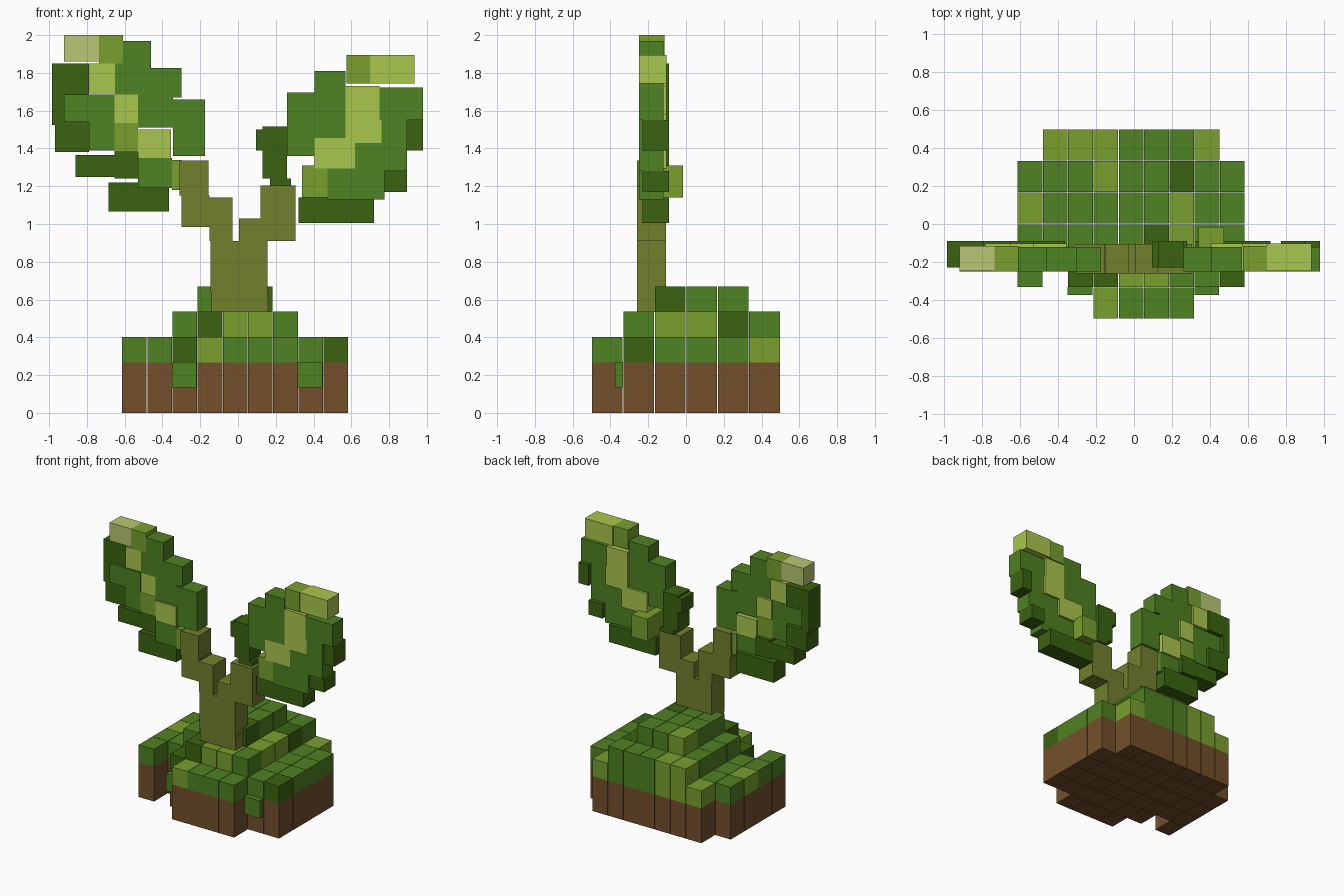
import bpy, bmesh
from mathutils import Vector


def mat(name, r, g, b):
    m = bpy.data.materials.new(name)
    lin = [((c / 255 + 0.055) / 1.055) ** 2.4 for c in (r, g, b)]
    m.diffuse_color = (*lin, 1)
    return m


MATS = {
    "G": mat("grass green", 79, 130, 34),
    "D": mat("dark green", 58, 100, 16),
    "L": mat("light green", 120, 160, 45),
    "Y": mat("lime", 170, 198, 78),
    "P": mat("pale lime", 185, 199, 114),
    "O": mat("olive bark", 115, 128, 45),
    "B": mat("soil brown", 115, 80, 43),
}


def build(name, boxes):
    """One object from boxes given as (low corner, high corner, colour key)."""
    keys = sorted({b[2] for b in boxes})
    bm = bmesh.new()
    for lo, hi, key in boxes:
        lo, hi = Vector(lo), Vector(hi)
        verts = bmesh.ops.create_cube(bm, size=1)["verts"]
        for v in verts:
            v.co = (lo + hi) / 2 + v.co * (hi - lo)
        for f in {f for v in verts for f in v.link_faces}:
            f.material_index = keys.index(key)
    me = bpy.data.meshes.new(name)
    bm.to_mesh(me)
    bm.free()
    for k in keys:
        me.materials.append(MATS[k])
    ob = bpy.data.objects.new(name, me)
    bpy.context.collection.objects.link(ob)


# Stepped ground: rows run from back to front, letters are colours
X0, DX, DY, DZ, GAP = -0.615, 0.1333, 0.1667, 0.134, 0.0015


def layer(rows, level, colour=None):
    out = []
    for j, row in enumerate(rows):
        for i, c in enumerate(row):
            if c != ".":
                x, y, z = X0 + i * DX, 0.5 - (j + 1) * DY, level * DZ
                out.append(((x + GAP, y + GAP, z),
                            (x + DX - GAP, y + DY - GAP, z + DZ), colour or c))
    return out


lawn = [".LLLGGGL.", "GGGLGGGGG", "LGGGGGGGG",
        "GGGGGGGGG", "G.DGGGGGD", "...LGGG.."]
step = ["..LLGGG..", "..GGGGD..", "..GGGGL..", "..GGGGL..", "...DLLG.."]
mound = [".........", "...LGG...", "...GGG...", "...GGD..."]
build("soil", layer(lawn, 0, "B") + layer(lawn, 1, "B"))
build("lawn", layer(lawn, 2))
build("grass_step", layer(step, 3))
build("grass_mound", layer(mound, 4))
build("grass_tufts", [((x, -0.375, 0.135), (x + 0.13, -0.333, 0.27), "G")
                      for x in (-0.35, 0.318)])

# Depth of each block follows its colour, so veins and edges stand proud
DEPTH = {"O": (-0.26, -0.105), "G": (-0.25, -0.12), "D": (-0.23, -0.09),
         "L": (-0.25, -0.115), "Y": (-0.248, -0.103), "P": (-0.248, -0.115)}


def slabs(groups):
    return [((x0, DEPTH[k][0], z0), (x1, DEPTH[k][1], z1), k)
            for k, items in groups.items() for x0, x1, z0, z1 in items]


# Forked trunk
build("trunk", slabs({"O": [
    (-0.14, 0.16, 0.535, 0.64), (-0.145, 0.003, 0.635, 0.785),
    (0.003, 0.157, 0.64, 0.91), (-0.145, 0.003, 0.785, 0.91)]}))
build("left_branch", slabs({"O": [
    (-0.15, -0.03, 0.91, 1.14), (-0.30, -0.15, 0.985, 1.15),
    (-0.31, -0.155, 1.15, 1.335)]}))
build("right_branch", slabs({"O": [
    (0.005, 0.12, 0.91, 1.03), (0.12, 0.305, 0.91, 1.205)]}))

# Left leaf
build("left_leaf", slabs({
    "P": [(-0.92, -0.735, 1.86, 2.0)],
    "L": [(-0.735, -0.61, 1.85, 2.0), (-0.655, -0.53, 1.38, 1.535),
          (-0.35, -0.30, 1.18, 1.34)],
    "Y": [(-0.785, -0.65, 1.69, 1.85), (-0.655, -0.53, 1.535, 1.685),
          (-0.53, -0.355, 1.35, 1.5)],
    "G": [(-0.61, -0.46, 1.825, 1.968), (-0.65, -0.53, 1.685, 1.85),
          (-0.53, -0.30, 1.67, 1.825), (-0.92, -0.655, 1.54, 1.685),
          (-0.53, -0.345, 1.51, 1.67), (-0.345, -0.175, 1.36, 1.66),
          (-0.79, -0.655, 1.39, 1.54), (-0.53, -0.35, 1.19, 1.35)],
    "D": [(-0.985, -0.79, 1.685, 1.85), (-0.985, -0.92, 1.525, 1.685),
          (-0.97, -0.79, 1.38, 1.54), (-0.86, -0.655, 1.25, 1.365),
          (-0.655, -0.53, 1.24, 1.38), (-0.685, -0.365, 1.065, 1.22)],
}))

# Right leaf
build("right_leaf", slabs({
    "L": [(0.575, 0.70, 1.745, 1.895)],
    "Y": [(0.70, 0.935, 1.745, 1.895), (0.57, 0.75, 1.58, 1.73),
          (0.57, 0.76, 1.43, 1.58), (0.405, 0.62, 1.295, 1.455)],
    "G": [(0.26, 0.405, 1.36, 1.695), (0.405, 0.57, 1.455, 1.81),
          (0.75, 0.98, 1.55, 1.722), (0.76, 0.895, 1.39, 1.56),
          (0.62, 0.895, 1.28, 1.43), (0.475, 0.775, 1.13, 1.295)],
    "D": [(0.895, 0.98, 1.39, 1.55), (0.775, 0.895, 1.17, 1.28),
          (0.32, 0.72, 1.005, 1.14), (0.095, 0.13, 1.39, 1.5),
          (0.13, 0.26, 1.24, 1.515), (0.17, 0.28, 1.205, 1.24)],
}))
# Bud sticking out behind the right leaf
build("leaf_bud", [((0.34, -0.245, 1.14), (0.475, -0.015, 1.31), "L")])
